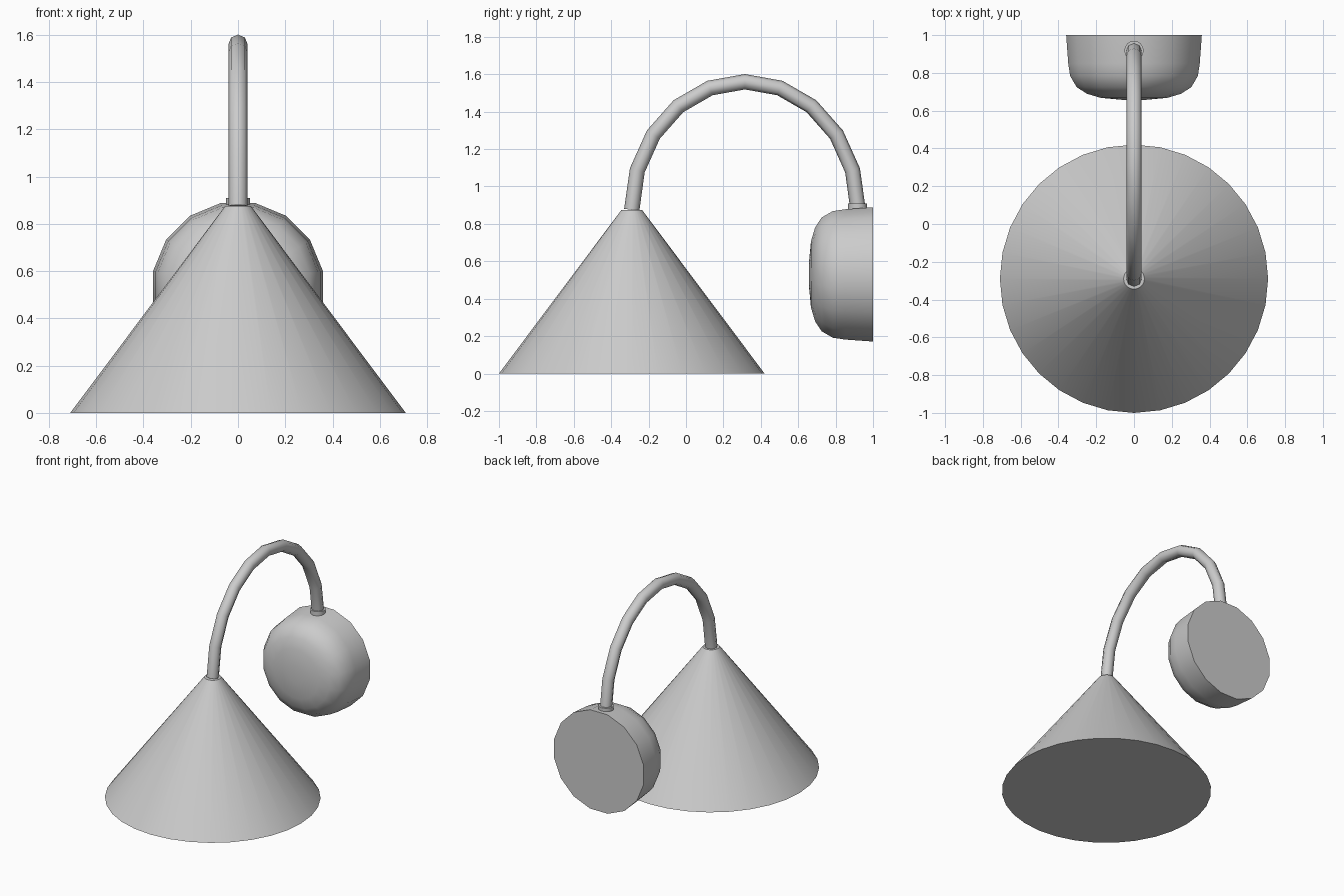
import bpy
import bmesh
from math import cos, sin, pi, radians
from mathutils import Matrix

cube = bpy.data.objects.get("Cube")
if cube:
    bpy.data.objects.remove(cube, do_unlink=True)

# Single plain finish
grey = bpy.data.materials.new("plain_grey")
grey.use_nodes = True
colour = (0.6, 0.6, 0.6, 1)
grey.diffuse_color = colour
grey.node_tree.nodes["Principled BSDF"].inputs["Base Color"].default_value = colour


def finish(obj, angle):
    """Assign the finish and smooth everything but the sharp edges."""
    obj.data.materials.append(grey)
    bpy.ops.object.select_all(action="DESELECT")
    obj.select_set(True)
    bpy.context.view_layer.objects.active = obj
    bpy.ops.object.shade_smooth_by_angle(angle=radians(angle))


def turned(name, profile, sides, offset, placement, angle=40):
    """Closed solid of revolution from (radius, height) pairs."""
    bm = bmesh.new()
    rings = []
    for r, h in profile:
        turns = [2 * pi * (i + offset) / sides for i in range(sides)]
        rings.append([bm.verts.new((r * cos(a), r * sin(a), h)) for a in turns])
    for low, high in zip(rings, rings[1:]):
        for i in range(sides):
            j = (i + 1) % sides
            bm.faces.new((low[i], low[j], high[j], high[i]))
    bm.faces.new(rings[0])
    bm.faces.new(rings[-1])
    bmesh.ops.recalc_face_normals(bm, faces=bm.faces)
    bm.transform(placement)
    mesh = bpy.data.meshes.new(name)
    bm.to_mesh(mesh)
    bm.free()
    obj = bpy.data.objects.new(name, mesh)
    bpy.context.collection.objects.link(obj)
    finish(obj, angle)


# Conical shade with a closed underside
turned("shade", [(0.71, 0), (0.055, 0.875)], 32, 0,
       Matrix.Translation((0, -0.29, 0)))

# Round wall mount, domed towards the front, flat at the back
turned("wall_mount",
       [(0.06, 0.657), (0.18, 0.668), (0.255, 0.69), (0.31, 0.725),
        (0.345, 0.785), (0.355, 0.85), (0.366, 1.0)],
       16, 0.5,
       Matrix.Translation((0, 0, 0.53)) @ Matrix.Rotation(-pi / 2, 4, "X"), 50)

# Collar where the arm enters the mount
turned("collar", [(0.051, 0.84), (0.051, 0.91)], 16, 0,
       Matrix.Translation((0, 0.918, 0)))

# Arched tubular arm
curve = bpy.data.curves.new("arm", "CURVE")
curve.dimensions = "3D"
curve.bevel_depth = 0.041
curve.bevel_resolution = 2
curve.use_fill_caps = True
spline = curve.splines.new("POLY")
steps = 10
spline.points.add(steps)
for i, point in enumerate(spline.points):
    a = pi * i / steps
    point.co = (0, 0.315 - 0.605 * cos(a), 0.875 + 0.685 * sin(a), 1)
arm = bpy.data.objects.new("arm", curve)
bpy.context.collection.objects.link(arm)
bpy.ops.object.select_all(action="DESELECT")
arm.select_set(True)
bpy.context.view_layer.objects.active = arm
bpy.ops.object.convert(target="MESH")
finish(bpy.context.view_layer.objects.active, 50)
